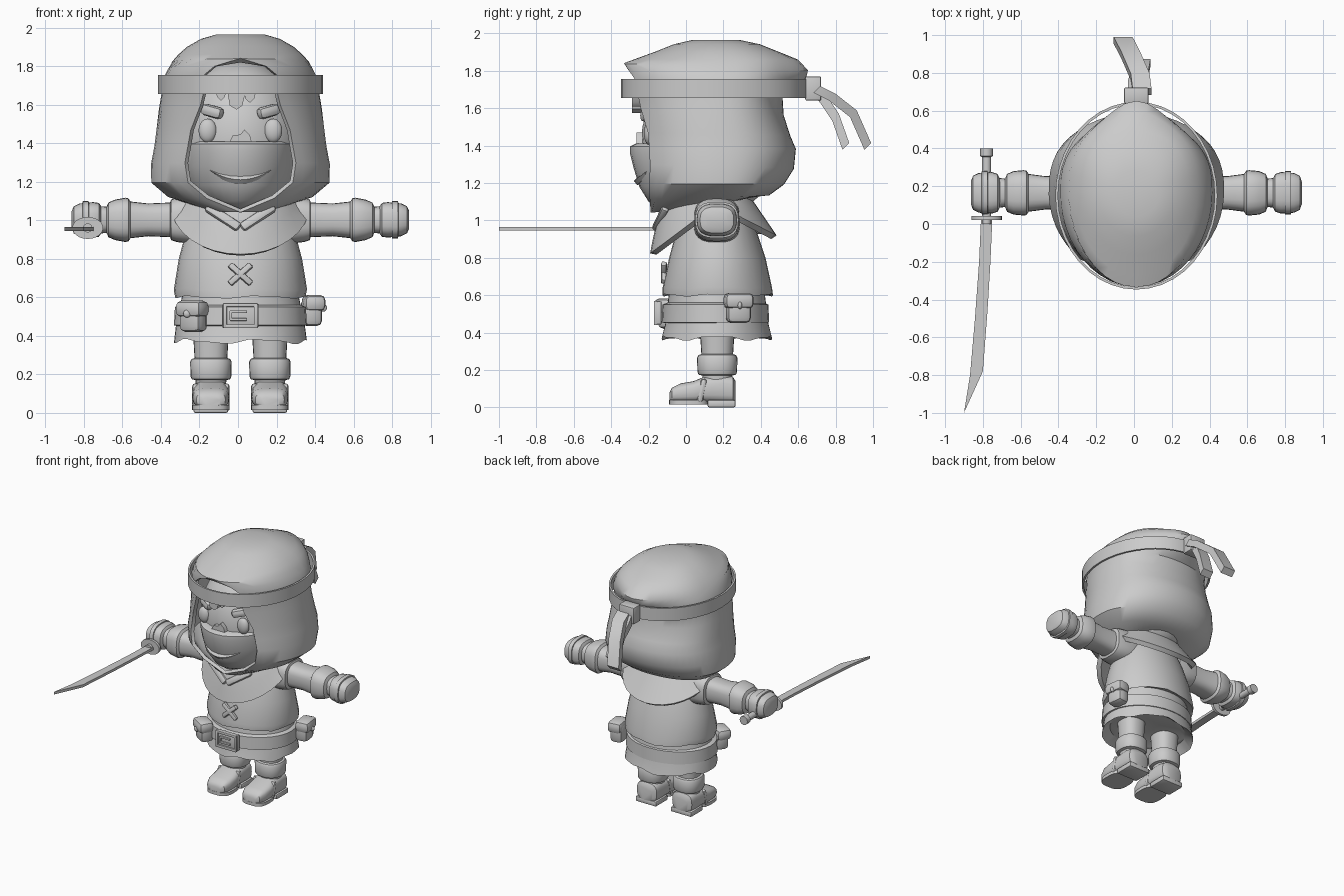
import bpy, bmesh
from math import sin, cos, pi, asin, radians
from mathutils import Vector, Euler

if "Cube" in bpy.data.objects:
    bpy.data.objects.remove(bpy.data.objects["Cube"])

grey = bpy.data.materials.new("plain_grey")
grey.use_nodes = True
grey.diffuse_color = (0.6, 0.6, 0.6, 1)
grey.node_tree.nodes["Principled BSDF"].inputs["Base Color"].default_value = (0.6, 0.6, 0.6, 1)
parts = []


def finish(name, bm, bevel=0, thick=0):
    bmesh.ops.remove_doubles(bm, verts=bm.verts, dist=0.0005)
    bmesh.ops.recalc_face_normals(bm, faces=bm.faces)
    mesh = bpy.data.meshes.new(name)
    bm.to_mesh(mesh)
    bm.free()
    mesh.materials.append(grey)
    ob = bpy.data.objects.new(name, mesh)
    bpy.context.collection.objects.link(ob)
    if thick:
        mod = ob.modifiers.new("thickness", 'SOLIDIFY')
        mod.thickness, mod.offset = thick, 0
    if bevel:
        mod = ob.modifiers.new("bevel", 'BEVEL')
        mod.width, mod.segments = bevel, 2
    parts.append(ob)
    return ob


def ring(z, w, f, b, zb=None, yc=None, gap=0, peak=0, e=1, back=None, n=24, wave=0):
    """Rounded outline at height z, starting at the front; gap opens it there."""
    zb = z if zb is None else zb
    yc = (f + b) / 2 if yc is None else yc
    a = asin(min(1, gap / w))
    pts = []
    for i in range(n + 1):
        t = a + (2 * pi - 2 * a) * i / n
        s, c = sin(t), cos(t)
        x = w * abs(s) ** e * (1 if s > 0 else -1)
        y = yc - (yc - f) * c ** e if c > 0 else yc + (b - yc) * (-c) ** (back or e)
        y += peak * max(0, -c) ** 10
        zz = z + (zb - z) * (1 - c) / 2 + wave * (sin(5 * t) + 0.5 * sin(11 * t))
        pts.append(Vector((x, y, zz)))
    return pts


def loft(name, rings, caps=(True, True), move=None, **kw):
    bm = bmesh.new()
    rows = [[bm.verts.new(move(p) if move else p) for p in r] for r in rings]
    for lo, hi in zip(rows, rows[1:]):
        for i in range(len(lo) - 1):
            bm.faces.new((lo[i], lo[i + 1], hi[i + 1], hi[i]))
    for row, cap in zip((rows[0], rows[-1]), caps):
        if cap:
            bm.faces.new(row[:-1])
    return finish(name, bm, **kw)


def box(name, at, size, rot=(0, 0, 0), bevel=0.008):
    bm = bmesh.new()
    bmesh.ops.create_cube(bm, size=1)
    bmesh.ops.scale(bm, vec=size, verts=bm.verts)
    ob = finish(name, bm, bevel)
    ob.location, ob.rotation_euler = at, [radians(r) for r in rot]


def ball(name, at, size):
    bm = bmesh.new()
    bmesh.ops.create_uvsphere(bm, u_segments=24, v_segments=16, radius=1)
    bmesh.ops.scale(bm, vec=size, verts=bm.verts)
    finish(name, bm).location = at


def plate(name, pts, place, depth, thick_dir):
    """Flat outline pushed out to a thin solid."""
    bm = bmesh.new()
    face = bm.faces.new([bm.verts.new(place(*p)) for p in pts])
    out = bmesh.ops.extrude_face_region(bm, geom=[face])["geom"]
    bmesh.ops.translate(bm, vec=Vector(thick_dir) * depth,
                        verts=[v for v in out if isinstance(v, bmesh.types.BMVert)])
    finish(name, bm)


# Hood: open at the face, full at the nape, pointed above the band
hood = [(1.05, 1.14, .22, -.18, .34, 0, 0), (1.12, 1.145, .37, -.23, .44, .17, 0),
        (1.20, 1.20, .452, -.27, .515, .265, 0), (1.30, 1.28, .452, -.28, .565, .28, 0),
        (1.38, 1.38, .435, -.28, .575, .265, 0), (1.47, 1.45, .425, -.28, .545, .25, 0),
        (1.60, 1.56, .41, -.29, .51, .20, 0), (1.68, 1.66, .395, -.30, .505, .18, 0),
        (1.75, 1.71, .39, -.32, .54, .19, .03), (1.80, 1.76, .365, -.325, .56, .13, .07),
        (1.83, 1.80, .345, -.325, .565, 0, .075), (1.85, 1.85, .315, -.27, .55, 0, .04),
        (1.89, 1.89, .27, -.16, .49, 0, 0), (1.93, 1.93, .20, -.06, .39, 0, 0),
        (1.953, 1.953, .12, .04, .28, 0, 0)]
loft("hood", [ring(z, w, f, b, zb, .17, g, p, back=.78, n=40) for z, zb, w, f, b, g, p in hood],
     caps=(False, True), thick=.025)

# Face
ball("head", (0, .13, 1.42), (.34, .37, .41))
loft("face_mask", [ring(z, w, f, .3, yc=.1, n=32) for z, w, f in
     ((1.06, .1, -.14), (1.1, .2, -.2), (1.18, .27, -.25), (1.28, .29, -.28),
      (1.36, .3, -.3), (1.395, .3, -.3), (1.41, .29, -.27))])
mouth = []
for i in range(-6, 7):
    u = i / 6
    x, z, h = .18 * u, 1.21 + .065 * u * u, .02 * (1 - u * u) + .002
    y = .1 - .375 * (1 - (x / .28) ** 2) ** .5
    mouth.append([Vector((x, y + dy, z + dz)) for dy, dz in
                  ((-.004, 0), (.015, h), (.05, 0), (.015, -h), (-.004, 0))])
loft("mouth_fold", mouth)
plate("nose", [(-.06, 1.40), (.06, 1.40), (.05, 1.44), (.02, 1.47), (0, 1.445), (-.04, 1.44)],
      lambda x, z: (x, -.265, z), .06, (0, 1, 0))
for s, side in ((1, "left"), (-1, "right")):
    ball(side + "_eye", (s * .17, -.195, 1.465), (.047, .03, .062))
    box(side + "_eyebrow", (s * .145, -.2, 1.565), (.12, .06, .06), (0, s * -14, s * 26), .022)
for x, w, low in ((-.02, .05, 1.575), (.05, .035, 1.61), (-.1, .03, 1.62)):
    plate("hair_tuft", [(x - w, 1.68), (x + w, 1.68), (x + w * .6, low + .02), (x, low),
                        (x - w * .7, low + .02)], lambda px, z: (px, -.29, z), .09, (0, 1, 0))

# Headband with knot and two hanging tails
loft("headband", [ring(z, .422, -.34, .64, n=40) for z in (1.655, 1.755)],
     caps=(False, False), thick=.014)
box("headband_knot", (0, .68, 1.705), (.13, .085, .13))


def tail(name, path, w):
    loft(name, [[Vector((x + dx, y + d, z + d)) for dx, d in
                 ((-w, .018), (w, .018), (w, -.018), (-w, -.018), (-w, .018))]
                for x, y, z in path])


tail("long_tail", ((.03, .7, 1.70), (.02, .78, 1.66), (-.03, .895, 1.57), (-.07, .972, 1.395)), .05)
tail("short_tail", ((0, .7, 1.69), (.0, .74, 1.64), (.02, .8, 1.55), (.03, .855, 1.395)), .045)

# Tunic, skirt, belt
loft("tunic", [ring(z, w, f, b, n=32, wave=v) for z, w, f, b, v in
     ((.62, .30, -.08, .42, 0), (.6, .338, -.125, .465, .006), (.64, .346, -.125, .46, .004),
      (.8, .32, -.09, .425, 0), (.95, .28, -.05, .375, 0), (1.06, .23, 0, .33, 0),
      (1.14, .16, .04, .27, 0))])
loft("skirt", [ring(z, w, f, b, n=48, wave=v) for z, w, f, b, v in
     ((.42, .29, -.07, .4, 0), (.37, .345, -.13, .46, .01), (.45, .335, -.11, .44, 0),
      (.62, .30, -.09, .42, 0))])
loft("belt", [ring(z, w, -w + .215, w + .1, n=32) for z, w in
     ((.45, .325), (.455, .345), (.55, .34), (.56, .315))])
box("buckle", (0, -.145, .505), (.19, .03, .125))
for dx, dz, sx, sz in ((-.08, 0, .02, .125), (.08, 0, .02, .125), (0, .055, .18, .02),
                       (0, -.055, .18, .02), (-.01, .02, .09, .014), (-.01, -.02, .09, .014),
                       (-.05, 0, .014, .05)):
    box("buckle_bar", (dx, -.162, .505 + dz), (sx, .02, sz), bevel=.004)


def pouch(name, at, turn):
    rot = Euler((0, 0, radians(turn)))

    def put(p):
        q = Vector(p)
        q.rotate(rot)
        return q + Vector(at)
    box(name, at, (.13, .10, .15), (0, 0, turn), .03)
    box(name + "_flap", put((0, -.01, .045)), (.155, .11, .085), (0, 0, turn), .028)
    ball(name + "_button", put((0, -.06, .02)), (.02, .012, .02))


pouch("right_pouch", (-.245, -.085, .495), -32)
pouch("left_pouch", (.37, .28, .525), 98)

# Crossed stitch patch on the chest
for turn in (42, -42):
    box("chest_cross", (0, -.118, .72), (.15, .03, .032), (-10, turn, 0))

# Shoulder cape hanging in a bib at front and back, and folded neckline
cape = []
for k in range(5):
    u = k / 4
    row = ring(1.13, .25 + .10 * u, -.08 - .095 * u ** .6, .32 + .15 * u, n=32, yc=.16)
    for p in row:
        c = (.16 - p.y) / (.24 + .095 * u ** .6) if p.y < .16 else (p.y - .16) / (.16 + .15 * u)
        p.z -= u * (.06 + (.25 if p.y < .16 else .16) * c)
    cape.append(row)
loft("shoulder_cape", cape, caps=(False, False), thick=.035)
for s in (1, -1):
    box("neckline_fold", (s * .09, -.135, 1.015), (.21, .04, .05), (-25, s * -32, s * 18), .015)

# Arms, mirrored
arm = [(.2, .12, .12), (.25, .125, .125), (.33, .115, .12), (.36, .105, .115), (.365, .09, .09),
       (.48, .085, .088), (.57, .095, .1), (.582, .112, .118), (.597, .115, .12),
       (.65, .105, .115), (.685, .09, .10), (.695, .068, .075), (.74, .072, .08)]
hand = [(.715, .06, .06), (.735, .088, .1), (.765, .092, .11), (.835, .085, .105),
        (.865, .07, .09), (.876, .045, .06)]
strap = [(.785, .08, .1), (.788, .097, .115), (.818, .097, .115), (.821, .08, .1)]
for s, side in ((1, "left"), (-1, "right")):
    for piece, rows in (("_arm", arm), ("_hand", hand), ("_glove_strap", strap)):
        loft(side + piece, [ring(x, h, .165 - d, .165 + d, e=.72) for x, h, d in rows],
             move=lambda p: Vector((s * p.z, p.y, 1.002 + p.x)))

# Legs and boots, mirrored
for s, side in ((1, "left"), (-1, "right")):
    x = s * .153
    loft(side + "_leg", [ring(z, r, .167 - r, .167 + r, e=.85) for z, r in
         ((.08, .075), (.17, .08), (.175, .1), (.19, .106), (.265, .108), (.28, .1),
          (.285, .085), (.45, .095))], move=lambda p: Vector((x + p.x, p.y, p.z)))
    loft(side + "_boot", [ring(y, w, lo, hi, e=.65) for y, w, lo, hi in
         ((-.088, .05, .035, .08), (-.075, .075, .03, .105), (-.03, .092, .025, .128),
          (.04, .096, .025, .14), (.1, .092, .025, .165), (.2, .09, .02, .175),
          (.25, .085, .02, .165), (.265, .06, .03, .14))],
         move=lambda p: Vector((x + p.x, p.z, p.y)))
    loft(side + "_sole", [ring(z, .097, -.09, .12, e=.65) for z in (.015, .04)],
         move=lambda p: Vector((x + p.x, p.y, p.z)))
    box(side + "_heel", (x, .19, .02), (.18, .15, .04), bevel=.01)
    box(side + "_boot_strap", (x, .085, .09), (.195, .035, .13), (-12, 0, 0), .03)

# The figure stands slightly to its left, balancing the sword
for ob in parts:
    ob.location.x += .0125

# Sword lying flat, pointing forward from the right hand
loft("sword_grip", [ring(y, r, -r, r, n=12) for y, r in
     ((.0, .024), (.355, .024), (.36, .034), (.4, .034))],
     move=lambda p: Vector((-.78 + p.x, p.z, .96 + p.y)))
loft("sword_guard", [ring(y, .08, -.057, .057) for y in (.022, .042)],
     move=lambda p: Vector((-.78 + p.x, p.z, .96 + p.y)))
plate("sword_blade", [(-.81, .03), (-.82, -.2), (-.842, -.5), (-.868, -.8), (-.9, -1), (-.8, -.78),
                      (-.775, -.45), (-.76, -.2), (-.75, .03)],
      lambda x, y: (x, y, .945), .02, (0, 0, 1))

# Apply modifiers and smooth the shading between flat edges
bpy.ops.object.select_all(action='DESELECT')
for ob in parts:
    ob.select_set(True)
bpy.context.view_layer.objects.active = parts[0]
bpy.ops.object.convert(target='MESH')
bpy.ops.object.shade_smooth_by_angle(angle=radians(38))
